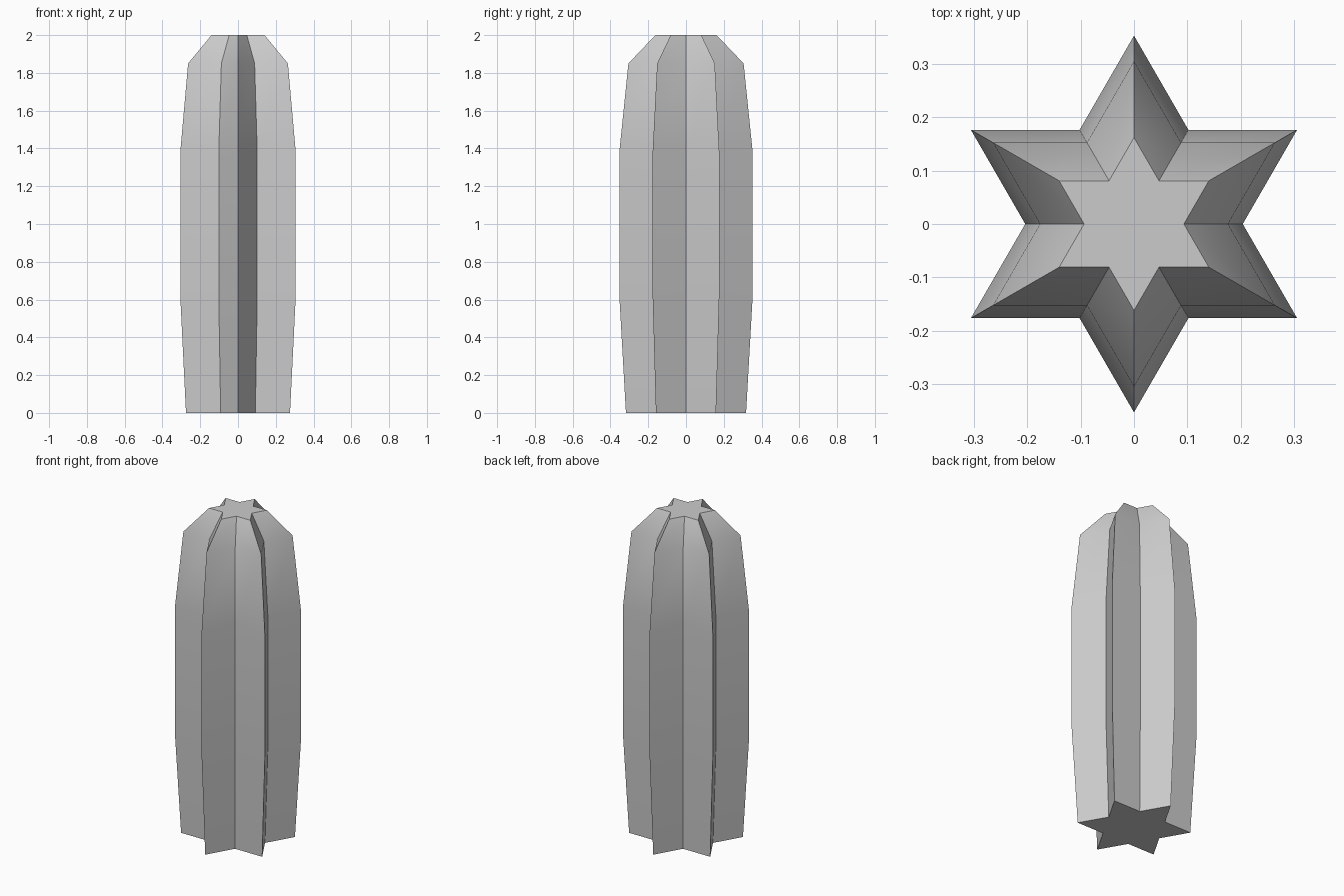
import bpy, bmesh, math

if "Cube" in bpy.data.objects:
    bpy.data.objects.remove(bpy.data.objects["Cube"])

# (height, tip radius) of each star-shaped cross-section
LEVELS = [(0, 0.318), (0.62, 0.353), (1.38, 0.353), (1.85, 0.305), (2.0, 0.162)]
POINTS = 6


def star_ring(bm, z, radius):
    ring = []
    for i in range(POINTS * 2):
        r = radius if i % 2 else radius / math.sqrt(3)
        a = math.pi * i / POINTS
        ring.append(bm.verts.new((r * math.cos(a), r * math.sin(a), z)))
    return ring


# Ribbed cactus-like column lofted through the star sections
bm = bmesh.new()
rings = [star_ring(bm, z, r) for z, r in LEVELS]
n = POINTS * 2
for lower, upper in zip(rings, rings[1:]):
    for i in range(n):
        j = (i + 1) % n
        bm.faces.new((lower[i], lower[j], upper[j], upper[i]))

# Flat star caps at both ends
bm.faces.new(rings[0][::-1])
bm.faces.new(rings[-1])

mesh = bpy.data.meshes.new("ribbed_column")
bm.to_mesh(mesh)
bm.free()
column = bpy.data.objects.new("ribbed_column", mesh)
bpy.context.collection.objects.link(column)

# Smooth along each rib, crisp at ridges, valleys and caps
bpy.context.view_layer.objects.active = column
column.select_set(True)
bpy.ops.object.shade_smooth_by_angle(angle=math.radians(30))
